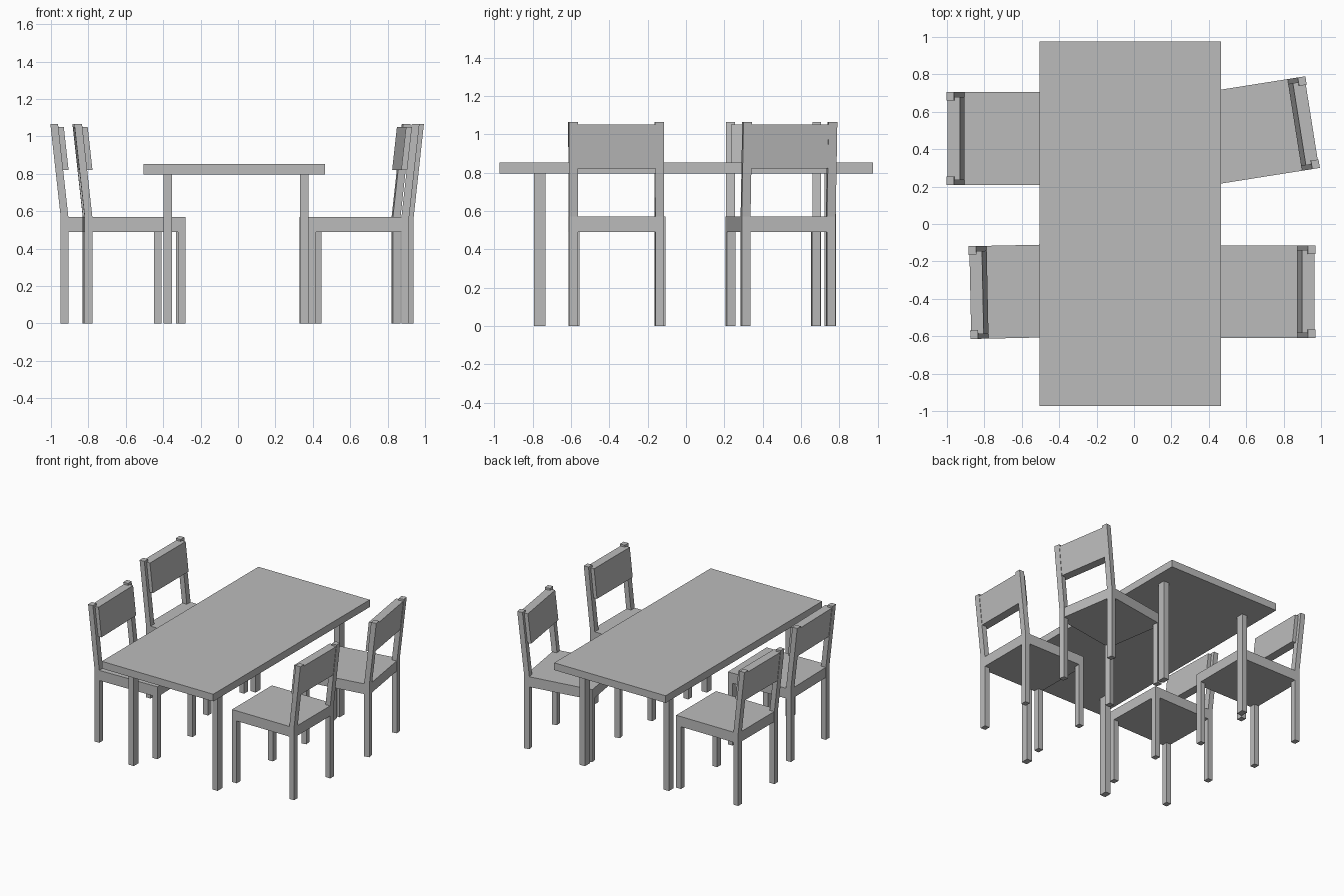
import bpy
import bmesh
import math
from mathutils import Matrix

cube = bpy.data.objects.get("Cube")
if cube:
    bpy.data.objects.remove(cube, do_unlink=True)

grey = bpy.data.materials.new("plain grey")
grey.use_nodes = True
colour = (0.5, 0.5, 0.5, 1)
grey.diffuse_color = colour
grey.node_tree.nodes["Principled BSDF"].inputs["Base Color"].default_value = colour


def extrude_profile(name, profile, y0, y1, matrix=Matrix()):
    """Extrude an (x, z) outline along y."""
    bm = bmesh.new()
    face = bm.faces.new([bm.verts.new((x, y0, z)) for x, z in profile])
    out = bmesh.ops.extrude_face_region(bm, geom=[face])
    verts = [v for v in out["geom"] if isinstance(v, bmesh.types.BMVert)]
    bmesh.ops.translate(bm, verts=verts, vec=(0, y1 - y0, 0))
    bmesh.ops.recalc_face_normals(bm, faces=bm.faces)
    mesh = bpy.data.meshes.new(name)
    bm.to_mesh(mesh)
    bm.free()
    mesh.materials.append(grey)
    obj = bpy.data.objects.new(name, mesh)
    obj.matrix_world = matrix
    bpy.context.collection.objects.link(obj)


def box(name, x0, x1, y0, y1, z0, z1, matrix=Matrix()):
    extrude_profile(name, [(x0, z0), (x1, z0), (x1, z1), (x0, z1)], y0, y1, matrix)


# Table
TABLE_UNDER = 0.795
box("table_top", -0.505, 0.465, -0.972, 0.975, TABLE_UNDER, 0.852)
for x in (-0.398, 0.332):
    for y in (-0.794, 0.722):
        box("table_leg", x, x + 0.046, y, y + 0.06, 0, TABLE_UNDER)

# Chair dimensions, with the chair facing +x
DEPTH, WIDTH = 0.27, 0.248
LEG_X, LEG_Y = 0.041, 0.046
SEAT_LOW, SEAT_TOP, POST_TOP = 0.49, 0.57, 1.065
LEAN = 0.055


def back_x(z):
    """Rear line of the leaning backrest."""
    return -DEPTH - LEAN * max(0, z - SEAT_TOP) / (POST_TOP - SEAT_TOP)


def chair(x, y, degrees):
    m = Matrix.Translation((x, y, 0)) @ Matrix.Rotation(math.radians(degrees), 4, "Z")
    box("chair_seat", -DEPTH + 0.002, DEPTH, -WIDTH, WIDTH, SEAT_LOW, SEAT_TOP, m)
    # Bent rear posts and straight front legs
    rear = [(back_x(z), z) for z in (0, SEAT_TOP, POST_TOP)]
    post = rear + [(px + LEG_X, z) for px, z in reversed(rear)]
    for y0 in (-WIDTH, WIDTH - LEG_Y):
        extrude_profile("chair_rear_post", post, y0, y0 + LEG_Y, m)
        box("chair_front_leg", DEPTH - LEG_X, DEPTH, y0, y0 + LEG_Y, 0, SEAT_LOW, m)
    # Back panel, standing a little proud of the posts
    low, high = 0.82, 1.05
    panel = [(back_x(low) + 0.003, low), (back_x(low) + 0.07, low),
             (back_x(high) + 0.07, high), (back_x(high) + 0.003, high)]
    extrude_profile("chair_back_panel", panel, -WIDTH + 0.026, WIDTH - 0.026, m)


chair(-0.678, 0.457, 0)
chair(-0.555, -0.36, 1.2)
chair(0.645, -0.362, 180)
chair(0.634, 0.494, 189)
